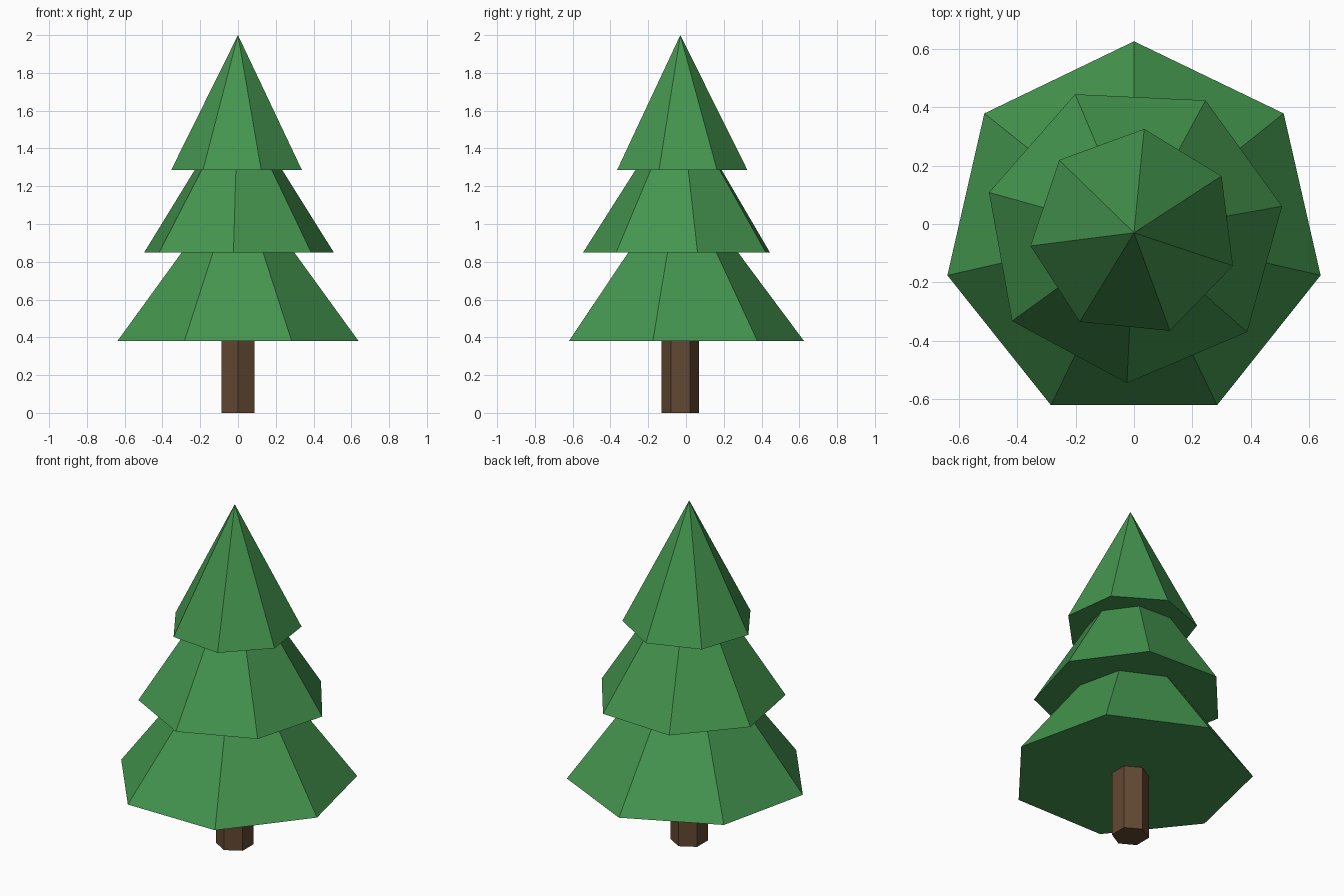
import bpy
import math

cube = bpy.data.objects.get("Cube")
if cube:
    bpy.data.objects.remove(cube, do_unlink=True)

CENTRE_Y = -0.03


def make_material(name, colour):
    mat = bpy.data.materials.new(name)
    mat.use_nodes = True
    mat.diffuse_color = colour
    mat.node_tree.nodes["Principled BSDF"].inputs["Base Color"].default_value = colour
    return mat


def make_cone(name, sides, radius, top_radius, bottom, top, angle, mat):
    """Flat-shaded cone or prism with its first corner at the given angle from +x."""
    bpy.ops.mesh.primitive_cone_add(
        vertices=sides, radius1=radius, radius2=top_radius, depth=top - bottom,
        location=(0, CENTRE_Y, (bottom + top) / 2))
    obj = bpy.context.object
    obj.name = name
    # Turn the mesh so that its first corner lands on the angle
    first = obj.data.vertices[0].co
    turn = math.radians(angle) - math.atan2(first.y, first.x)
    obj.rotation_euler.z = turn
    obj.data.materials.append(mat)
    return obj


green = make_material("pine green", (0.058, 0.30, 0.077, 1))
brown = make_material("bark brown", (0.122, 0.065, 0.033, 1))

# Trunk: six-sided post reaching into the foliage
make_cone("trunk", 6, 0.1, 0.1, 0, 0.5, 90, brown)

# Foliage: three seven-sided cones, each twisted against the one below
tiers = [
    ("lower_foliage", 0.655, 0.38, 1.26, 90),
    ("middle_foliage", 0.515, 0.85, 1.66, 61.6),
    ("upper_foliage", 0.357, 1.285, 2.0, 84.4),
]
for name, radius, bottom, top, angle in tiers:
    make_cone(name, 7, radius, 0, bottom, top, angle, green)
